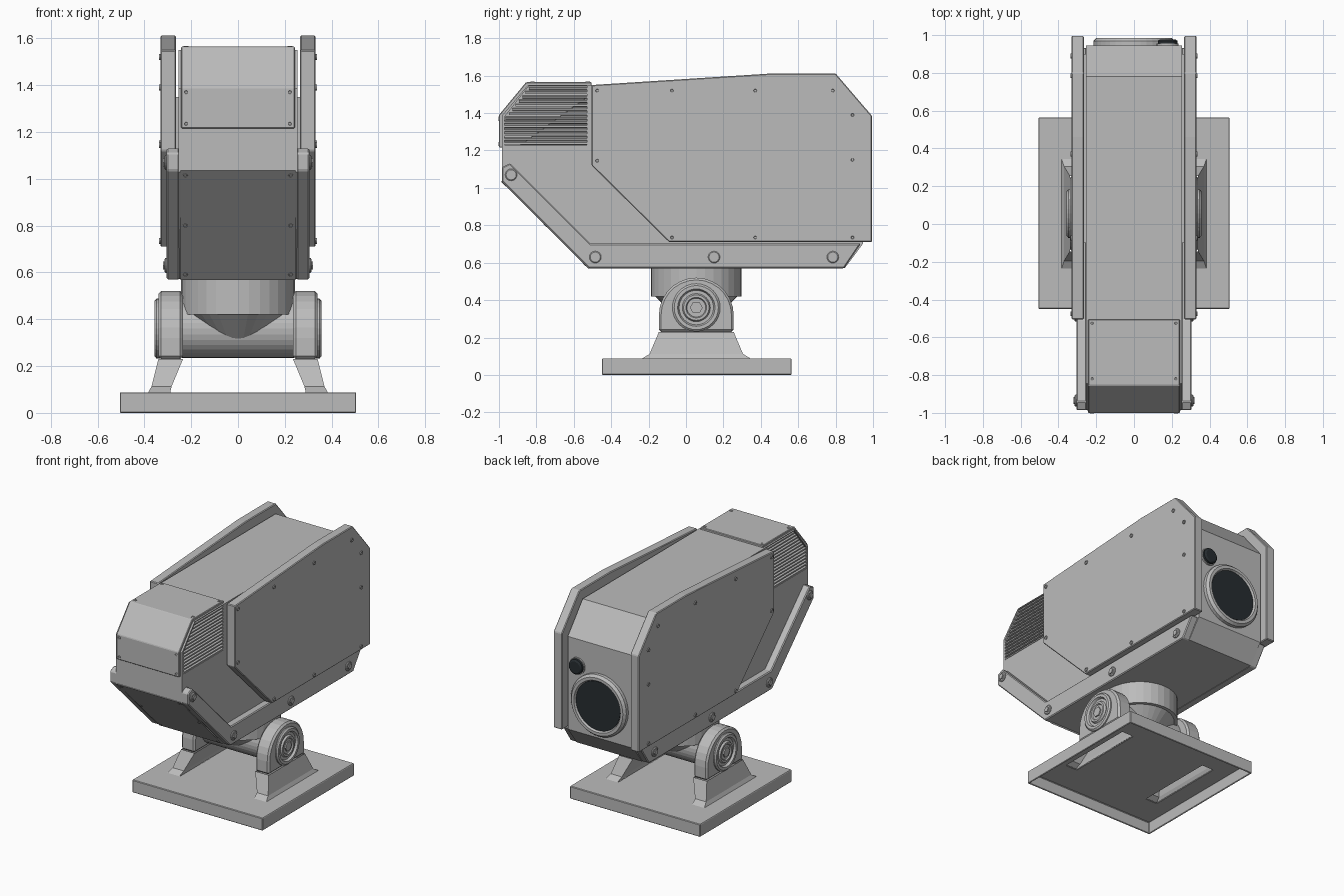
import bpy, bmesh
from math import pi, cos, sin, radians
from mathutils import Matrix, Vector

cube = bpy.data.objects.get("Cube")
if cube:
    bpy.data.objects.remove(cube, do_unlink=True)


def material(name, rgb):
    m = bpy.data.materials.new(name)
    m.use_nodes = True
    m.diffuse_color = (*rgb, 1)
    m.node_tree.nodes["Principled BSDF"].inputs["Base Color"].default_value = (*rgb, 1)
    return m


GREY = material("painted_grey", (0.5, 0.5, 0.5))
GLASS = material("dark_glass", (0.02, 0.026, 0.03))


def finish(name, bm, mat=GREY, bevel=0):
    bmesh.ops.recalc_face_normals(bm, faces=bm.faces)
    me = bpy.data.meshes.new(name)
    bm.to_mesh(me)
    bm.free()
    me.materials.append(mat)
    ob = bpy.data.objects.new(name, me)
    bpy.context.collection.objects.link(ob)
    if bevel:
        mod = ob.modifiers.new("edge", "BEVEL")
        mod.width, mod.segments, mod.limit_method = bevel, 1, "ANGLE"
        mod.angle_limit = radians(30)
    return ob


def loft(name, loops, caps=True, mat=GREY, bevel=0):
    """Skin a list of equal-length point loops."""
    bm = bmesh.new()
    rings = [[bm.verts.new(p) for p in loop] for loop in loops]
    n = len(rings[0])
    for a, b in zip(rings, rings[1:]):
        for i in range(n):
            j = (i + 1) % n
            bm.faces.new((a[i], a[j], b[j], b[i]))
    if caps:
        bm.faces.new(rings[0])
        bm.faces.new(rings[-1])
    return finish(name, bm, mat, bevel)


def prism(name, pts, x0, x1, mat=GREY, bevel=0):
    """Extrude a side (y, z) profile across x."""
    return loft(name, [[(x, y, z) for y, z in pts] for x in (x0, x1)], True, mat, bevel)


def box(name, x0, x1, y0, y1, z0, z1, bevel=0):
    return prism(name, [(y0, z0), (y1, z0), (y1, z1), (y0, z1)], x0, x1, GREY, bevel)


def lathe(name, centre, axis, profile, sides=32, mat=GREY):
    """Turn a (radius, height) profile about an axis."""
    turn = Vector(axis).to_track_quat("Z", "Y").to_matrix().to_4x4()
    m = Matrix.Translation(centre) @ turn
    loops = [[m @ Vector((r * cos(2 * pi * i / sides), r * sin(2 * pi * i / sides), h))
              for i in range(sides)] for r, h in profile]
    return loft(name, loops, True, mat)


def cut(target, cutter):
    mod = target.modifiers.new("cut", "BOOLEAN")
    mod.operation, mod.object, mod.solver = "DIFFERENCE", cutter, "EXACT"
    bpy.context.view_layer.objects.active = target
    bpy.ops.object.modifier_apply(modifier=mod.name)
    bpy.data.objects.remove(cutter, do_unlink=True)


def screw(name, centre, axis, r=0.013, h=0.006):
    lathe(name, centre, axis, [(r, -0.005), (r, h), (r * 0.65, h), (r * 0.5, h * 0.3)], 12)


SIDES = ((1, "left"), (-1, "right"))
PY, PZ = 0.055, 0.36  # pivot centre

# Hollow base plate, open underneath, with slots below the brackets
base = box("base_plate", -0.505, 0.505, -0.45, 0.565, 0, 0.088)
cut(base, box("cutter", -0.495, 0.495, -0.44, 0.555, -0.1, 0.08))
for s, _ in SIDES:
    cut(base, box("cutter", s * 0.29, s * 0.375, -0.22, 0.33, 0.04, 0.2))
mod = base.modifiers.new("edge", "BEVEL")
mod.width, mod.segments, mod.limit_method = 0.006, 1, "ANGLE"

# Pivot brackets
feet = [(0.29, 0.385, -0.24, 0.35, 0.085), (0.284, 0.37, -0.195, 0.305, 0.112),
        (0.235, 0.34, -0.145, 0.255, 0.23)]
arch = [(PY + 0.2 * cos(pi * i / 14), 0.32 + 0.2 * sin(pi * i / 14)) for i in range(15)]
arch = [(0.255, 0.23)] + arch + [(-0.145, 0.23)]
for s, side in SIDES:
    loft(side + "_bracket_foot",
         [[(s * a, c, z), (s * b, c, z), (s * b, d, z), (s * a, d, z)] for a, b, c, d, z in feet], False)
    prism(side + "_bracket_arch", arch, s * 0.235, s * 0.34, GREY, 0.012)
    lathe(side + "_pivot_cap", (s * 0.33, PY, PZ), (s, 0, 0),
          [(0.128, 0), (0.128, 0.018), (0.118, 0.027), (0.1, 0.027), (0.092, 0.012),
           (0.075, 0.012), (0.068, 0.024), (0.055, 0.024), (0.05, 0.016)])
    lathe(side + "_pivot_nut", (s * 0.33, PY, PZ), (s, 0, 0), [(0.034, 0), (0.034, 0.025)], 6)

# Axle and turret neck
lathe("axle", (-0.24, PY, PZ), (1, 0, 0), [(0.125, 0), (0.125, 0.48)])
lathe("neck", (0, PY, 0), (0, 0, 1), [(0.09, 0.29), (0.22, 0.42), (0.243, 0.42), (0.243, 0.58)])

# Main body
body = prism("body", [(-0.985, 1.03), (-0.985, 1.385), (-0.845, 1.55), (0.78, 1.55), (0.945, 1.35),
                      (0.945, 0.70), (0.85, 0.572), (-0.51, 0.572)], -0.255, 0.255)
vent = [(-0.97, 1.23), (-0.97, 1.38), (-0.84, 1.545), (-0.53, 1.545), (-0.53, 1.23)]
for s, _ in SIDES:
    cut(body, prism("cutter", vent, s * 0.235, s * 0.3))

# Louvred side vents
SLATS = 14
pitch = (1.545 - 1.23) / SLATS
for s, side in SIDES:
    for i in range(SLATS):
        z = 1.23 + i * pitch
        y = -0.97 + max(0, z + pitch - 1.38) * 0.79
        tooth = [(0.234, z), (0.255, z + pitch * 0.15), (0.255, z + pitch * 0.55), (0.234, z + pitch * 0.9)]
        loft(f"{side}_vent_slat_{i}", [[(s * x, e, h) for x, h in tooth] for e in (y, -0.53)])

# Front hood and the sloping access cover
prism("hood", [(-1, 1.215), (-1, 1.39), (-0.855, 1.565), (-0.505, 1.565), (-0.505, 1.5), (-0.9, 1.215)],
      -0.243, 0.243, GREY, 0.004)
prism("lower_cover", [(-0.99, 1.035), (-0.52, 0.567), (-0.48, 0.6), (-0.95, 1.045)], -0.245, 0.245)
slope = Vector((0, -1, -1)).normalized()
for s, side in SIDES:
    for i, z in enumerate((1.235, 1.37)):
        screw(f"{side}_hood_screw_{i}", (s * 0.222, -1, z), (0, -1, 0), 0.011, 0.003)
    for i, z in enumerate((0.59, 0.8, 1.015)):
        screw(f"{side}_cover_screw_{i}", (s * 0.225, 0.047 - z, z), slope, 0.011, 0.003)
    for i, y in enumerate((-0.82, -0.525)):
        screw(f"{side}_hood_top_screw_{i}", (s * 0.222, y, 1.565), (0, 0, 1), 0.011, 0.003)

# Armoured side panels and lower rails with their fasteners
panel = [(-0.505, 1.55), (0.46, 1.612), (0.8, 1.612), (0.995, 1.385), (0.995, 0.71), (-0.09, 0.71), (-0.505, 1.12)]
rail = [(-0.985, 1.11), (-0.94, 1.132), (-0.51, 0.702), (0.935, 0.702), (0.845, 0.57), (-0.52, 0.57), (-0.985, 1.035)]
panel_screws = [(-0.475, 1.52), (-0.075, 1.52), (0.37, 1.52), (0.785, 1.52), (0.89, 1.39), (0.89, 1.15),
                (0.89, 0.735), (0.37, 0.735), (-0.075, 0.735), (-0.475, 1.145)]
rail_bolts = [(-0.935, 1.07), (-0.485, 0.63), (0.15, 0.63), (0.785, 0.63)]
for s, side in SIDES:
    prism(side + "_side_panel", panel, s * 0.265, s * 0.331, GREY, 0.005)
    box(side + "_panel_spacer", s * 0.25, s * 0.27, -0.1, 0.9, 0.75, 1.35)
    prism(side + "_lower_rail", rail, s * 0.25, s * 0.305, GREY, 0.006)
    for i, (y, z) in enumerate(panel_screws):
        screw(f"{side}_panel_screw_{i}", (s * 0.331, y, z), (s, 0, 0))
    for i, (y, z) in enumerate(rail_bolts):
        lathe(f"{side}_rail_washer_{i}", (s * 0.3, y, z), (s, 0, 0), [(0.032, 0), (0.032, 0.01), (0.027, 0.014)], 16)
        lathe(f"{side}_rail_bolt_{i}", (s * 0.31, y, z), (s, 0, 0), [(0.019, 0), (0.019, 0.011)], 6)

# Rear lenses
lathe("main_lens_ring", (0, 0.94, 0.94), (0, 1, 0),
      [(0.215, 0), (0.215, 0.028), (0.2, 0.045), (0.18, 0.045), (0.172, 0.03)], 40)
lathe("main_lens_glass", (0, 0.94, 0.94), (0, 1, 0), [(0.171, 0.02), (0.171, 0.034)], 40, GLASS)
lathe("small_lens_ring", (0.178, 0.94, 1.165), (0, 1, 0), [(0.058, 0), (0.058, 0.015)], 24)
lathe("small_lens_glass", (0.178, 0.94, 1.165), (0, 1, 0), [(0.052, 0), (0.052, 0.03), (0.04, 0.038)], 24, GLASS)
